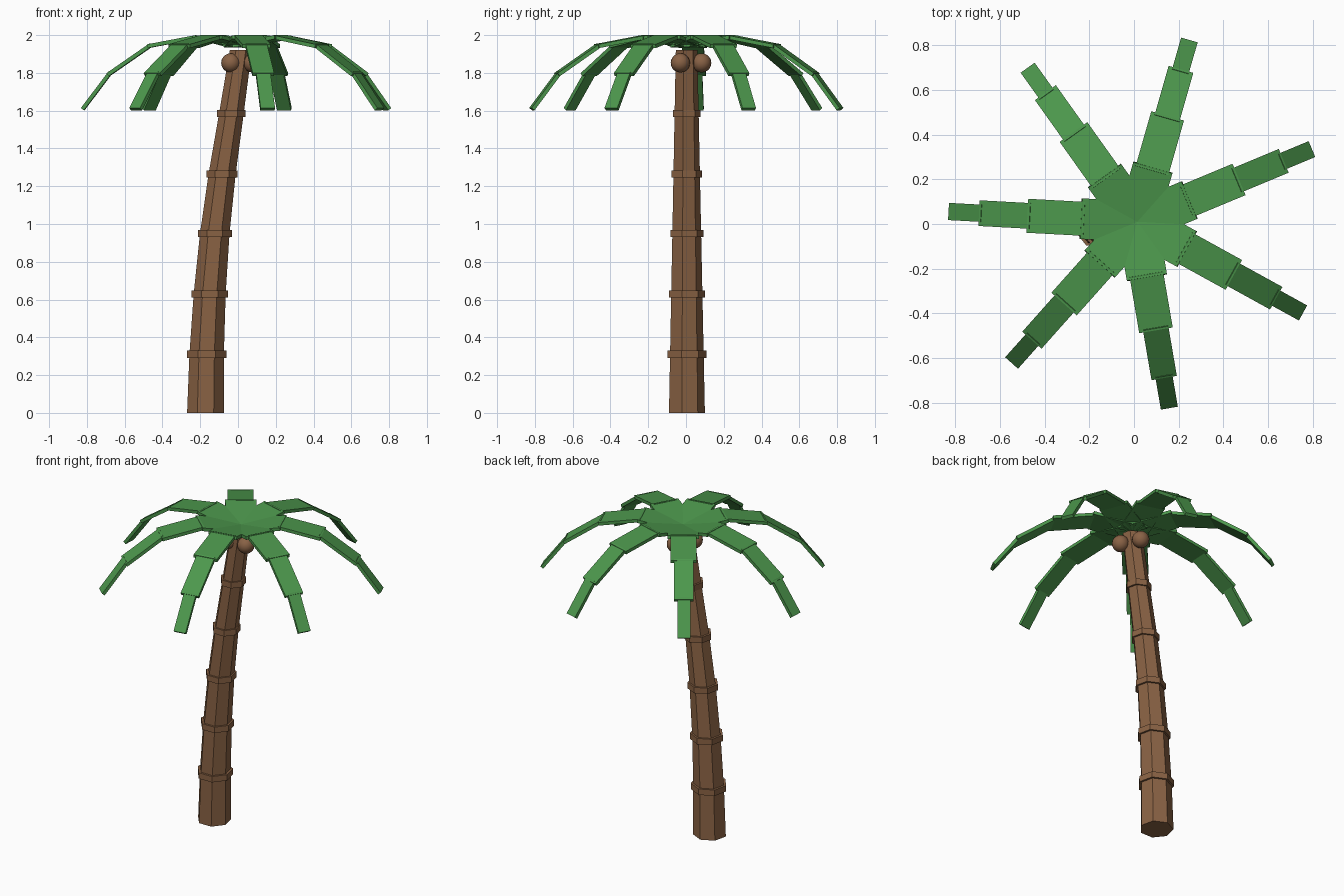
import bpy, bmesh, math
from mathutils import Vector, Matrix

if "Cube" in bpy.data.objects:
    bpy.data.objects.remove(bpy.data.objects["Cube"])


def material(name, rgb):
    m = bpy.data.materials.new(name)
    m.diffuse_color = (*rgb, 1)
    m.use_nodes = True
    m.node_tree.nodes["Principled BSDF"].inputs["Base Color"].default_value = m.diffuse_color
    return m


BARK = material("bark brown", (0.25, 0.122, 0.057))
LEAF = material("leaf green", (0.073, 0.31, 0.073))
NUT = material("coconut brown", (0.25, 0.122, 0.06))


def add_object(name, bm, mat):
    bmesh.ops.recalc_face_normals(bm, faces=bm.faces)
    me = bpy.data.meshes.new(name)
    bm.to_mesh(me)
    bm.free()
    me.materials.append(mat)
    ob = bpy.data.objects.new(name, me)
    bpy.context.collection.objects.link(ob)
    return ob


def loft(bm, sections, sides=7):
    """Capped tube through (x, z, radius) sections, first corner at the back."""
    loops = []
    for x, z, r in sections:
        loops.append([bm.verts.new((x + r * math.sin(a), r * math.cos(a), z))
                      for a in (math.tau * i / sides for i in range(sides))])
    for lo, hi in zip(loops, loops[1:]):
        for i in range(sides):
            j = (i + 1) % sides
            bm.faces.new((lo[i], lo[j], hi[j], hi[i]))
    bm.faces.new(loops[0])
    bm.faces.new(loops[-1])


# Leaning trunk, tapering evenly
SPINE = [(-0.172, 0), (-0.166, 0.31), (-0.15, 0.63), (-0.123, 0.95),
         (-0.084, 1.265), (-0.035, 1.585), (0.015, 1.92)]


def trunk_radius(z):
    return 0.1 - 0.04 * z / 1.92


bm = bmesh.new()
loft(bm, [(x, z, trunk_radius(z)) for x, z in SPINE])
add_object("trunk", bm, BARK)

# Bark rings at each bend of the trunk
for n, (x, z) in enumerate(SPINE[1:-1]):
    r = trunk_radius(z) * 1.15
    bm = bmesh.new()
    loft(bm, [(x, z - 0.019, r), (x, z + 0.019, r)])
    add_object(f"bark_ring_{n + 1}", bm, BARK)

# Fronds: four narrowing slats along a drooping path (reach, height)
CENTRE = Vector((0.015, 0.01, 0))
PATH = [(0, 1.945), (0.245, 1.988), (0.483, 1.943), (0.697, 1.795), (0.838, 1.608)]
WIDTHS = [0.182, 0.152, 0.115, 0.077]
THICK = 0.02
for n in range(7):
    turn = Matrix.Translation(CENTRE) @ Matrix.Rotation(
        math.radians(22.6) + math.tau * n / 7, 4, 'Z')
    bm = bmesh.new()
    for k, width in enumerate(WIDTHS):
        a = Vector((PATH[k][0], 0, PATH[k][1]))
        b = Vector((PATH[k + 1][0], 0, PATH[k + 1][1]))
        d = (b - a).normalized()
        if k > 0:
            a -= d * 0.008
        if k < 3:
            b += d * 0.008
        tilt = Matrix.Rotation(math.atan2(-d.z, d.x), 4, 'Y')
        size = Matrix.Diagonal(((b - a).length, width, THICK, 1))
        bmesh.ops.create_cube(
            bm, size=1, matrix=turn @ Matrix.Translation((a + b) / 2) @ tilt @ size)
    add_object(f"frond_{n + 1}", bm, LEAF)

# Coconuts clustered around the trunk top
for n, (x, y) in enumerate([(-0.038, -0.03), (0.078, -0.03), (0.018, 0.083)]):
    bm = bmesh.new()
    bmesh.ops.create_uvsphere(bm, u_segments=16, v_segments=10, radius=0.051,
                              matrix=Matrix.Translation((x, y, 1.853)))
    for f in bm.faces:
        f.smooth = True
    add_object(f"coconut_{n + 1}", bm, NUT)
